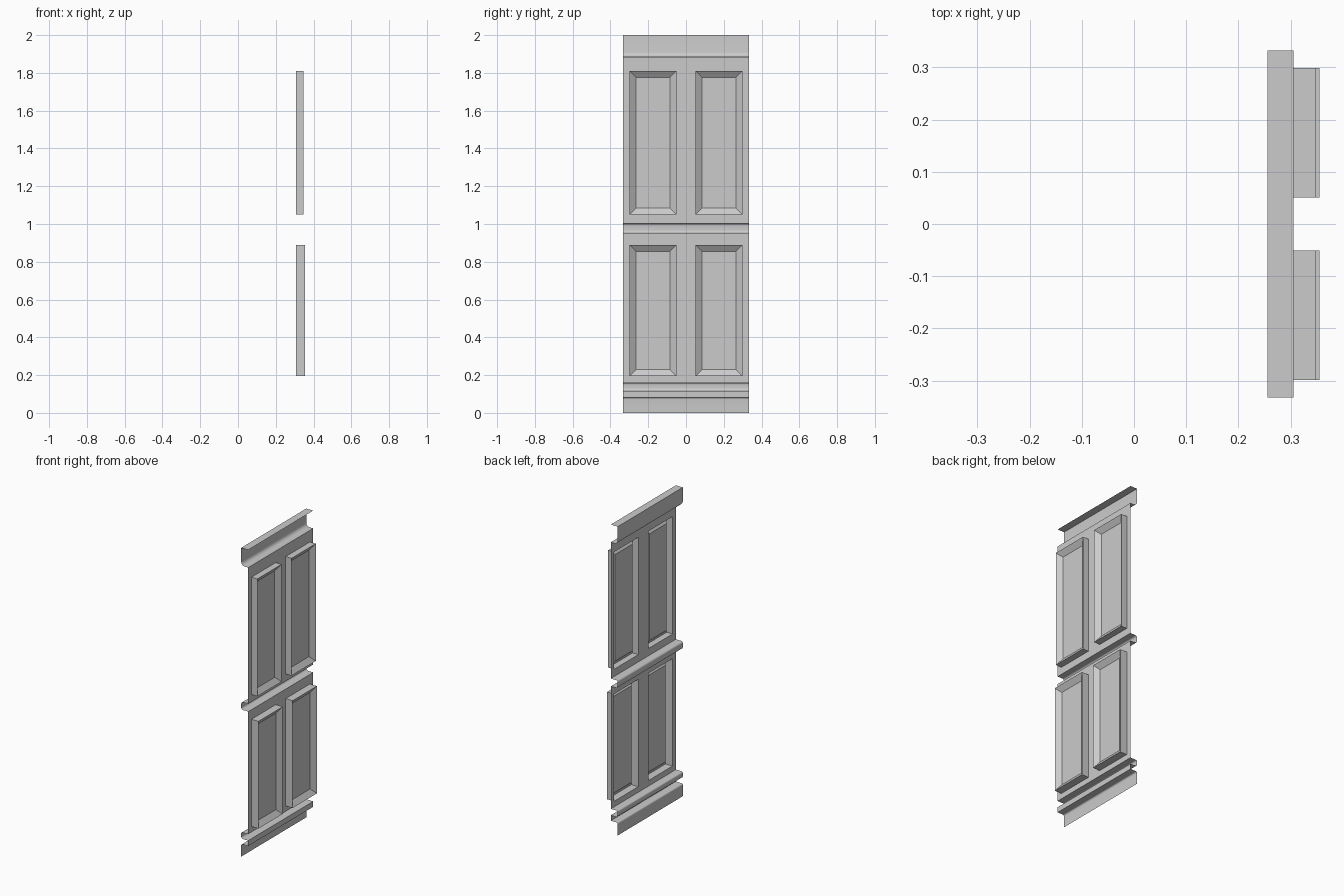
import bpy, bmesh, math

if "Cube" in bpy.data.objects:
    bpy.data.objects.remove(bpy.data.objects["Cube"])

HALF = 0.333             # half width along y
WALL, FRONT = 0.306, 0.256   # wall plane and projecting moulding plane (x)


def finish(name, bm):
    bmesh.ops.remove_doubles(bm, verts=bm.verts, dist=1e-5)
    me = bpy.data.meshes.new(name)
    bm.to_mesh(me)
    bm.free()
    me.polygons.foreach_set("use_smooth", [True] * len(me.polygons))
    me.set_sharp_from_angle(angle=math.radians(35))
    ob = bpy.data.objects.new(name, me)
    bpy.context.collection.objects.link(ob)
    return ob


def quad(bm, pts):
    bm.faces.new([bm.verts.new(p) for p in pts])


def arc(cx, cz, r, a0, a1, n=5):
    """Rounded corner points in the x-z plane, angles in degrees."""
    return [(cx + r * math.cos(math.radians(a0 + (a1 - a0) * i / n)),
             cz + r * math.sin(math.radians(a0 + (a1 - a0) * i / n)))
            for i in range(n + 1)]


def moulding(name, profile):
    """Sweep an open x-z profile (top to bottom) along y."""
    bm = bmesh.new()
    for (xa, za), (xb, zb) in zip(profile, profile[1:]):
        quad(bm, [(xa, -HALF, za), (xa, HALF, za), (xb, HALF, zb), (xb, -HALF, zb)])
    return finish(name, bm)


def pierced_wall(name, zs):
    """Flat wall band with two panel openings in its middle row."""
    ys = [-HALF, -0.299, -0.051, 0.051, 0.299, HALF]
    bm = bmesh.new()
    for j in range(3):
        for i in range(5):
            if j == 1 and i in (1, 3):
                continue
            y0, y1, z0, z1 = ys[i], ys[i + 1], zs[j], zs[j + 1]
            quad(bm, [(WALL, y0, z1), (WALL, y1, z1), (WALL, y1, z0), (WALL, y0, z0)])
    return finish(name, bm)


def panel(name, y0, y1, z0, z1, depth, bevel=0.035, rise=0.025):
    """Recess with a sloped border rising to a flat field."""
    def ring(x, d):
        return [(x, y0 + d, z1 - d), (x, y1 - d, z1 - d),
                (x, y1 - d, z0 + d), (x, y0 + d, z0 + d)]
    rings = [ring(WALL, 0), ring(depth, 0), ring(depth - rise, bevel)]
    bm = bmesh.new()
    for a, b in zip(rings, rings[1:]):
        for i in range(4):
            k = (i + 1) % 4
            quad(bm, [a[i], a[k], b[k], b[i]])
    quad(bm, rings[-1])
    return finish(name, bm)


# Top cornice with rounded lower edge
moulding("cornice", [(WALL, 2.0), (FRONT, 2.0)]
         + arc(FRONT + 0.025, 1.91, 0.025, 180, 270) + [(WALL, 1.885)])

# Mid-height chair rail
moulding("chair_rail", [(WALL, 1.003)]
         + arc(FRONT + 0.013, 0.99, 0.013, 90, 180)
         + arc(FRONT + 0.013, 0.966, 0.013, 180, 270) + [(WALL, 0.952)])

# Skirting: upper bead, recessed strip and base board
moulding("skirting", [(WALL, 0.159)]
         + arc(FRONT + 0.010, 0.149, 0.010, 90, 180)
         + arc(FRONT + 0.014, 0.131, 0.014, 180, 270)
         + [(WALL, 0.117), (WALL, 0.082)]
         + arc(FRONT + 0.010, 0.072, 0.010, 90, 180) + [(FRONT, 0.0)])

# Wall bands and their recessed panels
for level, zs, depth in (("upper", [1.003, 1.05, 1.81, 1.885], 0.348),
                         ("lower", [0.159, 0.195, 0.89, 0.952], 0.356)):
    pierced_wall(level + "_wall", zs)
    panel(level + "_left_panel", 0.051, 0.299, zs[1], zs[2], depth)
    panel(level + "_right_panel", -0.299, -0.051, zs[1], zs[2], depth)
